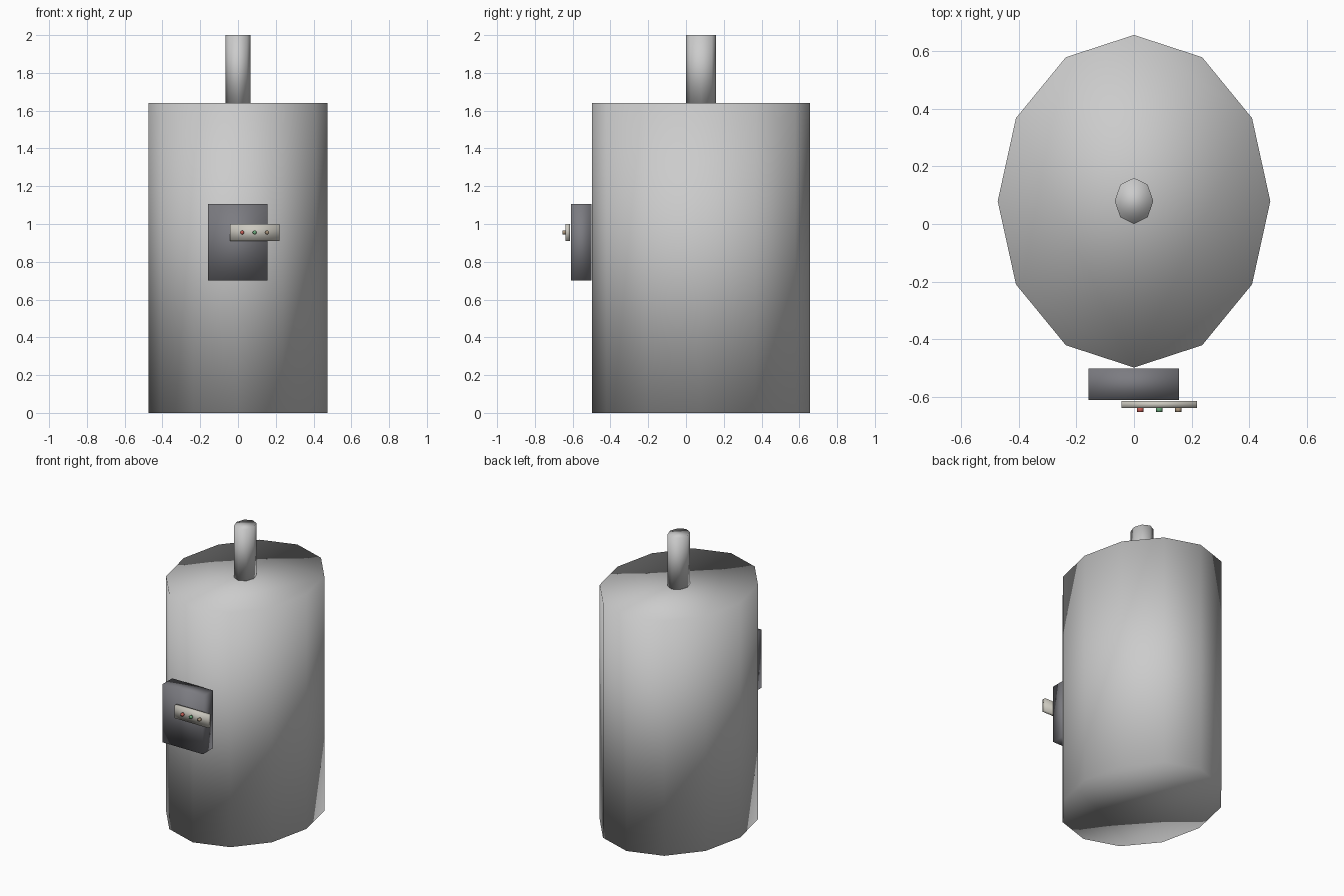
import bpy
from math import pi

if "Cube" in bpy.data.objects:
    bpy.data.objects.remove(bpy.data.objects["Cube"])


def finish(ob, name, color=None):
    ob.name = name
    bpy.ops.object.transform_apply(location=False, rotation=True, scale=True)
    for p in ob.data.polygons:
        p.use_smooth = True
    if color:
        mat = bpy.data.materials.new(name + "_paint")
        mat.diffuse_color = (*color, 1)
        mat.use_nodes = True
        mat.node_tree.nodes["Principled BSDF"].inputs["Base Color"].default_value = mat.diffuse_color
        ob.data.materials.append(mat)
    return ob


def upright(name, sides, rx, ry, y, z0, z1):
    # elliptical prism with a corner pointing along +y
    bpy.ops.mesh.primitive_cylinder_add(vertices=sides, radius=1, depth=1,
                                        location=(0, y, (z0 + z1) / 2))
    ob = bpy.context.object
    ob.scale = (rx, ry, z1 - z0)
    return finish(ob, name)


def box(name, lo, hi, color):
    bpy.ops.mesh.primitive_cube_add(size=1, location=[(a + b) / 2 for a, b in zip(lo, hi)])
    ob = bpy.context.object
    ob.scale = [b - a for a, b in zip(lo, hi)]
    return finish(ob, name, color)


# Tank and outlet pipe
upright("tank_body", 12, 0.473, 0.577, 0.079, 0, 1.64)
upright("top_pipe", 8, 0.067, 0.08, 0.08, 1.64, 2.0)

# Control housing and its offset panel
box("control_box", (-0.158, -0.61, 0.70), (0.156, -0.501, 1.105), (0.2, 0.2, 0.22))
box("control_panel", (-0.043, -0.638, 0.91), (0.219, -0.615, 1.0), (0.6, 0.58, 0.52))

# Indicator buttons
colors = {"red": (0.6, 0.12, 0.1), "green": (0.15, 0.4, 0.2), "brown": (0.4, 0.3, 0.2)}
for i, (label, color) in enumerate(colors.items()):
    bpy.ops.mesh.primitive_cylinder_add(vertices=8, radius=0.011, depth=0.016,
                                        location=(0.022 + 0.066 * i, -0.645, 0.955),
                                        rotation=(pi / 2, 0, 0))
    finish(bpy.context.object, label + "_button", color)
